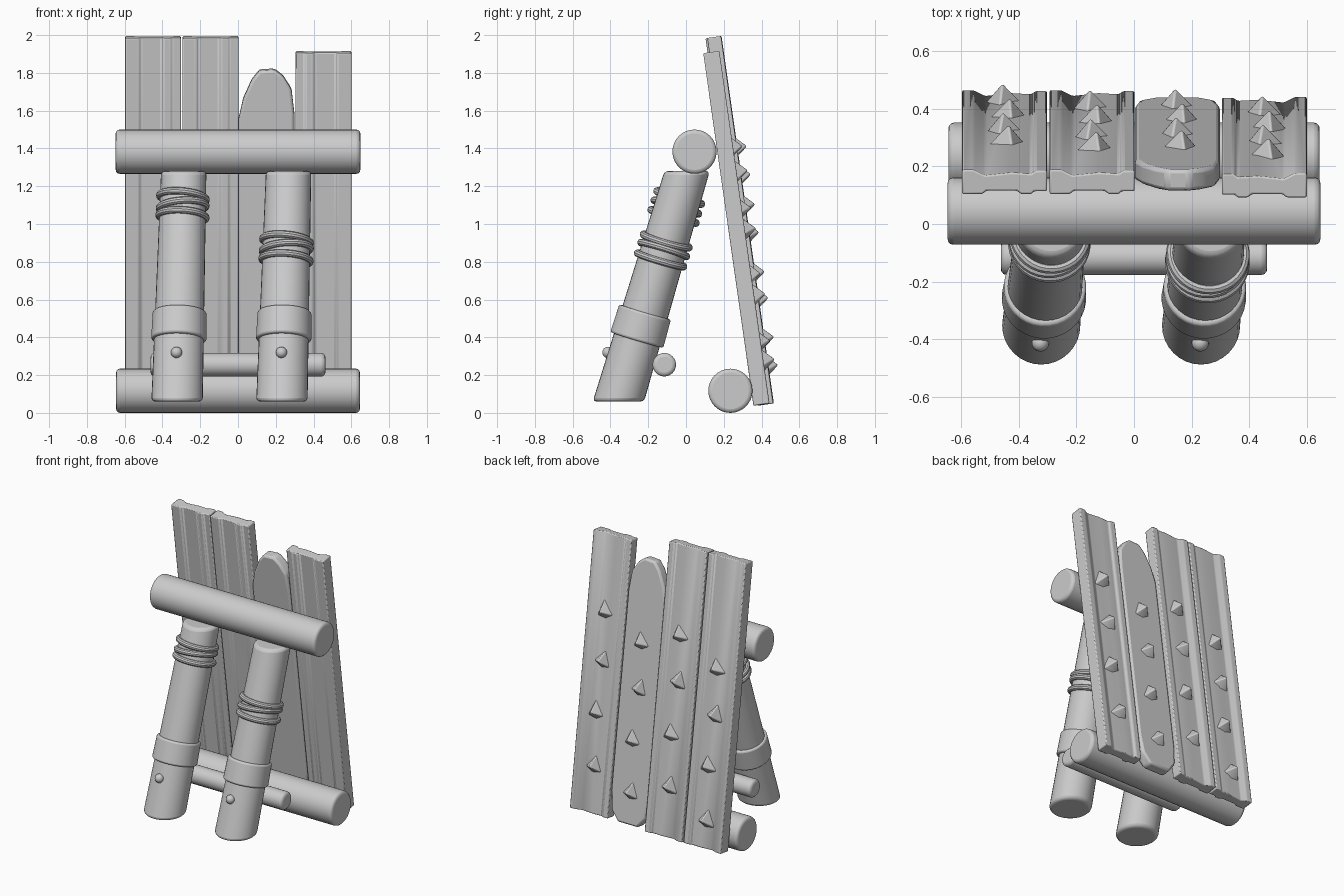
import bpy, bmesh, math
from mathutils import Vector, Matrix

default = bpy.data.objects.get("Cube")
if default:
    bpy.data.objects.remove(default, do_unlink=True)

GREY = (0.6, 0.6, 0.6, 1)
wood = bpy.data.materials.new("plain grey")
wood.use_nodes = True
wood.diffuse_color = GREY
wood.node_tree.nodes["Principled BSDF"].inputs["Base Color"].default_value = GREY


def finish(name, bm, matrix=Matrix(), bevel=0, segments=2, angle=35):
    """Turn a bmesh into a shaded object, optionally with softened edges."""
    bmesh.ops.recalc_face_normals(bm, faces=bm.faces)
    mesh = bpy.data.meshes.new(name)
    bm.to_mesh(mesh)
    bm.free()
    mesh.materials.append(wood)
    obj = bpy.data.objects.new(name, mesh)
    bpy.context.collection.objects.link(obj)
    obj.matrix_world = matrix
    if bevel:
        mod = obj.modifiers.new("soft edges", "BEVEL")
        mod.width, mod.segments, mod.limit_method = bevel, segments, "ANGLE"
        mod.angle_limit = math.radians(angle)
    bpy.ops.object.select_all(action="DESELECT")
    obj.select_set(True)
    bpy.context.view_layer.objects.active = obj
    bpy.ops.object.shade_smooth_by_angle(angle=math.radians(35))
    return obj


def prism(name, points, offset, matrix, bevel):
    """Extrude a closed outline by an offset."""
    bm = bmesh.new()
    face = bm.faces.new([bm.verts.new(p) for p in points])
    out = bmesh.ops.extrude_face_region(bm, geom=[face])
    moved = [v for v in out["geom"] if isinstance(v, bmesh.types.BMVert)]
    bmesh.ops.translate(bm, verts=moved, vec=offset)
    return finish(name, bm, matrix, bevel, 2, 25)


def cylinder(name, r1, r2, depth, matrix, bevel, shear=(0, 0)):
    bm = bmesh.new()
    bmesh.ops.create_cone(bm, cap_ends=True, segments=32, radius1=r1, radius2=r2, depth=depth)
    for v in bm.verts:
        v.co.x += shear[0] * v.co.z
        v.co.y += shear[1] * v.co.z
    return finish(name, bm, matrix, bevel, 3)


def torus(name, radius, tube, matrix):
    bm = bmesh.new()
    circle = [bm.verts.new((radius + tube * math.cos(a), 0, tube * math.sin(a)))
              for a in (math.tau * i / 10 for i in range(10))]
    edges = [bm.edges.new((circle[i - 1], circle[i])) for i in range(10)]
    bmesh.ops.spin(bm, geom=circle + edges, cent=(0, 0, 0), axis=(0, 0, 1),
                   angle=math.tau, steps=32, use_merge=True)
    bmesh.ops.remove_doubles(bm, verts=bm.verts, dist=0.0001)
    return finish(name, bm, matrix)


# Horizontal logs
for name, y, z, r, length in [("top_beam", 0.045, 1.383, 0.117, 1.295),
                              ("bottom_beam", 0.235, 0.117, 0.117, 1.29),
                              ("cross_bar", -0.115, 0.255, 0.062, 0.925)]:
    cylinder(name, r, r, length,
             Matrix.Translation((0, y, z)) @ Matrix.Rotation(math.pi / 2, 4, "Y"), 0.02)

# Leaning legs with collars, rope rings and pegs
FOOT, HEAD = 0.06, 1.28
SHEAR = (0.029, 0.298)
axis = Vector((*SHEAR, 1)).normalized()
align = axis.to_track_quat("Z", "Y").to_matrix().to_4x4()
for side, x, rings in [("right", -0.305, (1.14, 1.09, 1.04)),
                       ("left", 0.25, (0.91, 0.865, 0.81))]:
    middle = Vector((x, -0.176, (FOOT + HEAD) / 2))

    def on_axis(z):
        return middle + Vector((*SHEAR, 1)) * (z - middle.z)

    def radius_at(z):
        return 0.136 - 0.016 * (z - FOOT) / (HEAD - FOOT)

    cylinder(side + "_leg", radius_at(FOOT), radius_at(HEAD), HEAD - FOOT,
             Matrix.Translation(middle), 0.02, SHEAR)
    cylinder(side + "_collar", 0.147, 0.143, 0.155,
             Matrix.Translation(on_axis(0.46)) @ align, 0.012)
    for i, z in enumerate(rings):
        tilt = Matrix.Rotation(math.radians((-4, 5, -2)[i]), 4, "Y")
        torus(f"{side}_rope_ring_{i + 1}", radius_at(z) + 0.002, 0.019,
              Matrix.Translation(on_axis(z)) @ align @ tilt)
    bm = bmesh.new()
    bmesh.ops.create_uvsphere(bm, u_segments=16, v_segments=10, radius=0.03)
    peg = on_axis(0.32) + Vector((-0.01, -0.133, 0))
    finish(side + "_peg", bm, Matrix.Translation(peg))

# Leaning planks
WIDTH = 0.295
LEAN = Matrix.Rotation(math.radians(8.1), 4, "X")
grooved = [(0, 0), (0.07, 0), (0.085, 0.012), (0.19, 0.012), (0.205, 0), (0.24, 0),
           (0.25, 0.01), (WIDTH, 0.01), (WIDTH, 0.083), (0.255, 0.083), (0.24, 0.072),
           (0.17, 0.076), (0.08, 0.066), (0.04, 0.086), (0, 0.086)]
rounded = [(0.07, 0), (0.225, 0), (0.28, 0.07), (0.295, 0.2), (0.295, 1.56), (0.28, 1.69),
           (0.235, 1.76), (0.19, 1.795), (0.11, 1.79), (0.07, 1.74), (0.025, 1.64),
           (0, 1.53), (0, 0.2), (0.015, 0.07)]


def spike(name, matrix):
    """Stubby four-sided thorn, pointed at the top of its base."""
    bm = bmesh.new()
    base = [bm.verts.new(p) for p in [(0, 0, 0.08), (0.07, 0, -0.04),
                                      (0, 0, -0.065), (-0.07, 0, -0.04)]]
    tip = bm.verts.new((0, 0.08, 0))
    bm.faces.new(base)
    for i in range(4):
        bm.faces.new((base[i - 1], base[i], tip))
    return finish(name, bm, matrix, 0.008)


planks = [("far_right_plank", -0.597, 0.38, 1.965, (1.25, 0.94, 0.59, 0.23)),
          ("inner_right_plank", -0.293, 0.38, 1.965, (1.4, 1.09, 0.73, 0.38)),
          ("rounded_plank", 0.003, 0.367, None, (1.27, 0.96, 0.61, 0.26)),
          ("far_left_plank", 0.305, 0.357, 1.885, (1.4, 1.07, 0.72, 0.36))]
for name, x, y, length, heights in planks:
    frame = Matrix.Translation((x, y, 0.038)) @ LEAN
    if length is None:
        prism(name, [(px, 0, pz) for px, pz in rounded], (0, 0.075, 0), frame, 0.014)
    else:
        flip = name == "far_left_plank"
        outline = [(WIDTH - px if flip else px, py, 0) for px, py in grooved]
        prism(name, outline, (0, 0, length), frame, 0.006)
    for i, z in enumerate(heights):
        place = Matrix.Translation((0.15 + (0.012, -0.008, 0.015, -0.01)[i], 0.06, z - 0.03))
        turn = Matrix.Rotation(math.radians((10, -12, 6, -8)[i]), 4, "Y")
        spike(f"{name}_spike_{i + 1}", frame @ place @ turn)
